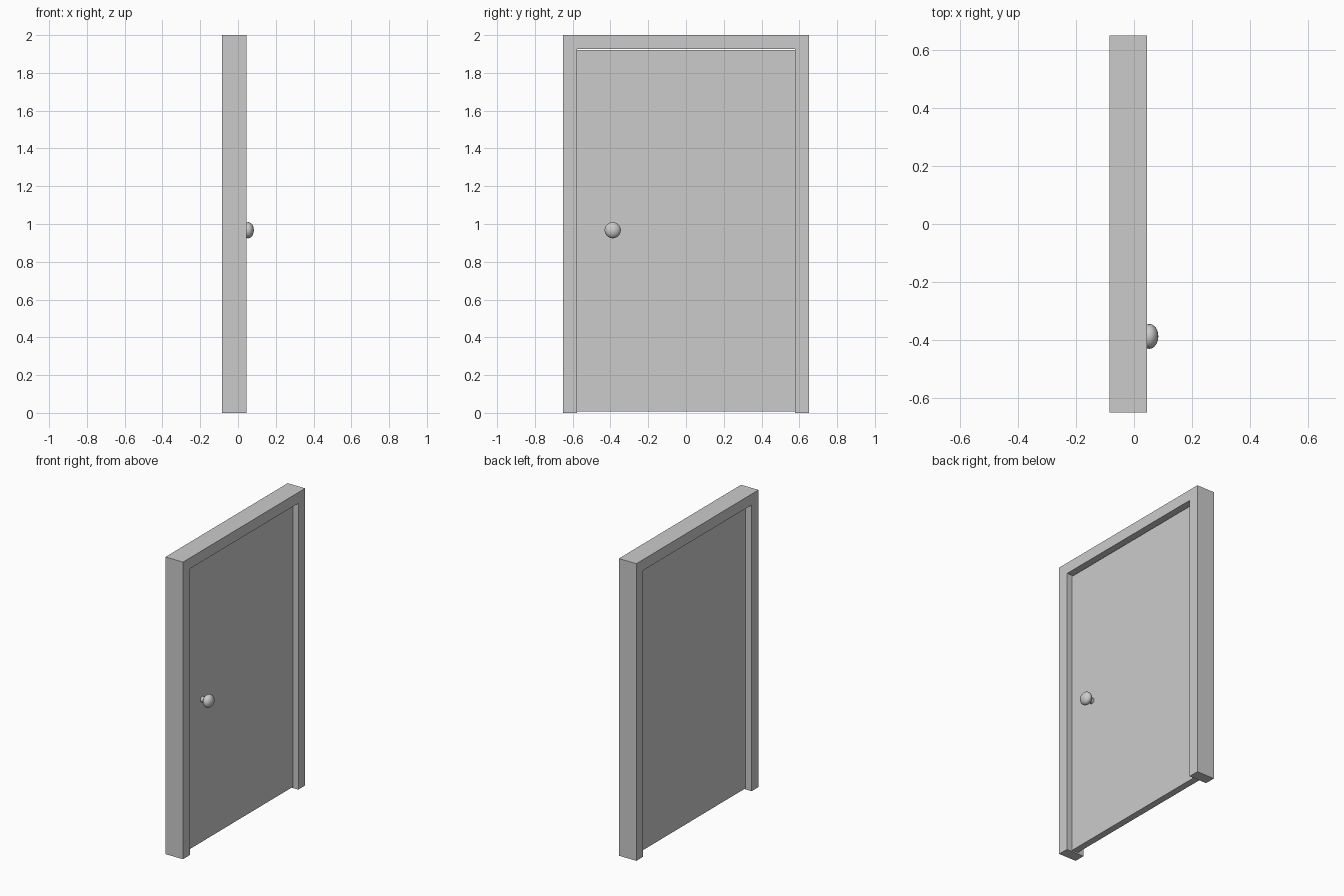
import bpy, math

if "Cube" in bpy.data.objects:
    bpy.data.objects.remove(bpy.data.objects["Cube"])

X0, X1 = -0.085, 0.045      # frame depth
W, H, T = 0.65, 2.0, 0.073  # half width, height, frame thickness


def prism(name, outline, x0, x1):
    """Extrude a closed (y, z) outline from x0 to x1."""
    n = len(outline)
    verts = [(x, y, z) for x in (x0, x1) for y, z in outline]
    faces = [tuple(reversed(range(n))), tuple(range(n, 2 * n))]
    faces += [(i, (i + 1) % n, n + (i + 1) % n, n + i) for i in range(n)]
    mesh = bpy.data.meshes.new(name)
    mesh.from_pydata(verts, [], faces)
    obj = bpy.data.objects.new(name, mesh)
    bpy.context.collection.objects.link(obj)
    return obj


# Door frame: one upside-down U profile
prism("door_frame", [(-W, 0), (-W + T, 0), (-W + T, H - T), (W - T, H - T),
                     (W - T, 0), (W, 0), (W, H), (-W, H)], X0, X1)

# Door panel, recessed between the jambs with slim gaps
d = W - T - 0.001
face_x = 0.005
prism("door_panel", [(-d, 0.008), (d, 0.008), (d, 1.921), (-d, 1.921)], -0.04, face_x)

# Knob: short stem and flattened ball, on the front face only
ky, kz = -0.388, 0.967
bpy.ops.mesh.primitive_cylinder_add(vertices=16, radius=0.019, depth=0.04,
                                    location=(face_x + 0.018, ky, kz),
                                    rotation=(0, math.pi / 2, 0))
bpy.context.object.name = "knob_stem"
bpy.ops.object.shade_smooth_by_angle()

bpy.ops.mesh.primitive_uv_sphere_add(segments=20, ring_count=12, radius=1,
                                     location=(0.053, ky, kz),
                                     rotation=(0, math.pi / 2, 0))
knob = bpy.context.object
knob.name = "door_knob"
knob.scale = (0.043, 0.043, 0.031)
bpy.ops.object.shade_smooth_by_angle()
